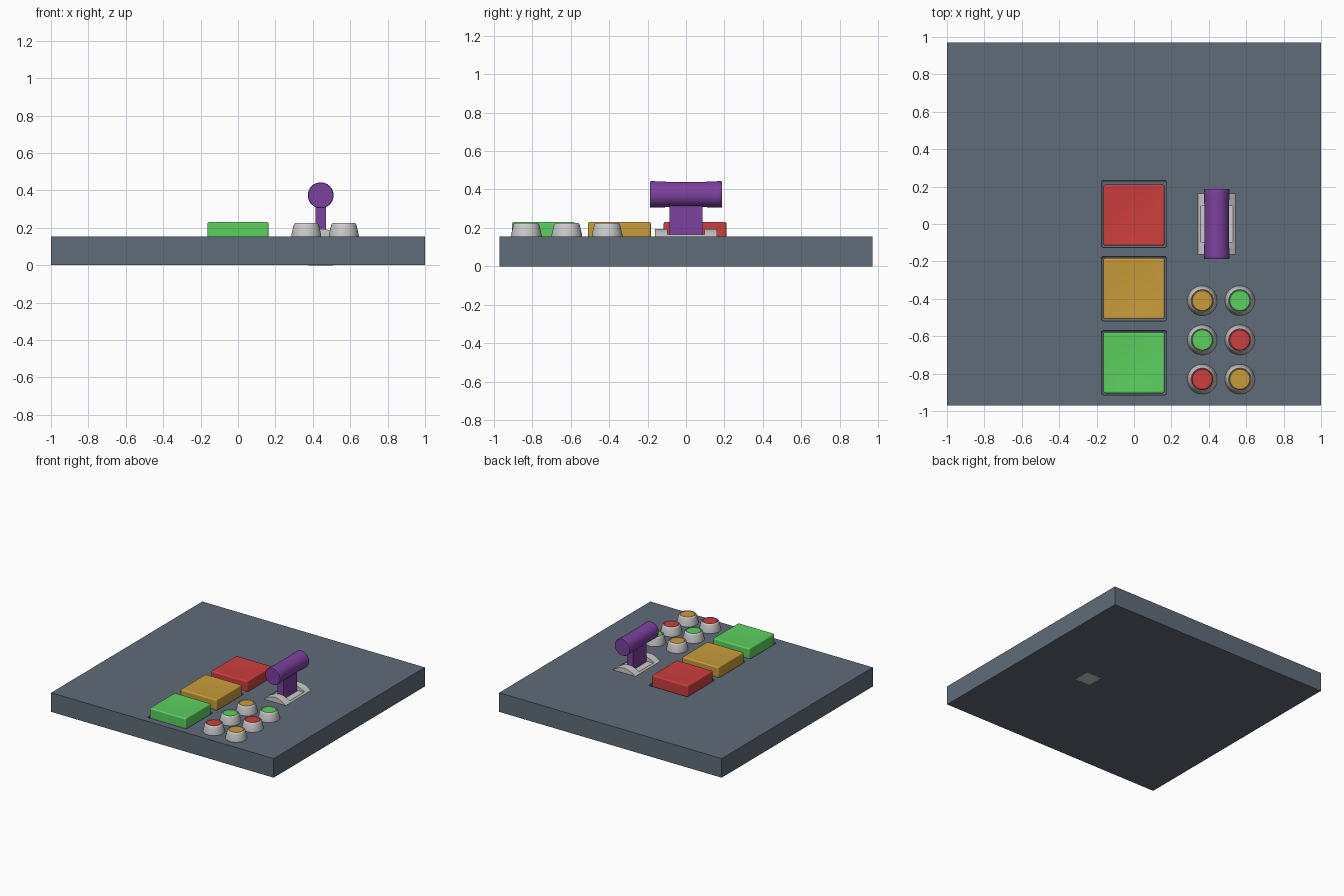
import bpy, bmesh, math
from mathutils import Matrix, Vector

if "Cube" in bpy.data.objects:
    bpy.data.objects.remove(bpy.data.objects["Cube"])


def material(name, rgb):
    m = bpy.data.materials.new(name)
    m.diffuse_color = (*rgb, 1)
    m.use_nodes = True
    m.node_tree.nodes["Principled BSDF"].inputs["Base Color"].default_value = m.diffuse_color
    return m


SLATE = material("slate", (0.117, 0.15, 0.19))
RED = material("red", (0.61, 0.048, 0.048))
AMBER = material("amber", (0.58, 0.33, 0.042))
GREEN = material("green", (0.107, 0.63, 0.114))
PURPLE = material("purple", (0.205, 0.053, 0.35))
TOP = 0.155          # panel top height
LX = 0.443           # lever centre x


def finish(name, bm, mat=None, smooth=False):
    bmesh.ops.recalc_face_normals(bm, faces=bm.faces)
    me = bpy.data.meshes.new(name)
    bm.to_mesh(me)
    bm.free()
    ob = bpy.data.objects.new(name, me)
    bpy.context.collection.objects.link(ob)
    if mat:
        me.materials.append(mat)
    if smooth:
        bpy.ops.object.select_all(action='DESELECT')
        ob.select_set(True)
        bpy.context.view_layer.objects.active = ob
        bpy.ops.object.shade_smooth_by_angle(angle=math.radians(35))
    return ob


def add_box(bm, lo, hi):
    lo, hi = Vector(lo), Vector(hi)
    size = Matrix.Diagonal((*(hi - lo), 1))
    return bmesh.ops.create_cube(bm, size=1, matrix=Matrix.Translation((lo + hi) / 2) @ size)['verts']


def box(name, lo, hi, mat=None):
    bm = bmesh.new()
    add_box(bm, lo, hi)
    return finish(name, bm, mat)


def lathe(name, profile, matrix, mat=None, steps=40):
    bm = bmesh.new()
    verts = [bm.verts.new((r, 0, z)) for r, z in profile]
    edges = [bm.edges.new(p) for p in zip(verts, verts[1:])]
    bmesh.ops.spin(bm, geom=verts + edges, axis=(0, 0, 1), cent=(0, 0, 0),
                   angle=2 * math.pi, steps=steps)
    bmesh.ops.remove_doubles(bm, verts=bm.verts, dist=1e-5)
    bm.transform(matrix)
    return finish(name, bm, mat, True)


def bevel(ob, width):
    mod = ob.modifiers.new("bevel", 'BEVEL')
    mod.width, mod.segments, mod.limit_method = width, 3, 'ANGLE'
    mod.angle_limit = math.radians(40)


def cut(ob, cutter):
    mod = ob.modifiers.new("cut", 'BOOLEAN')
    mod.operation, mod.object = 'DIFFERENCE', cutter
    cutter.hide_render = True
    cutter.hide_set(True)


# panel with a recess around each large key
keys = [("green_key", -0.742, GREEN), ("amber_key", -0.346, AMBER), ("red_key", 0.047, RED)]
panel = box("panel", (-1, -0.97, 0), (1, 0.97, TOP), SLATE)
bm = bmesh.new()
for name, y, _ in keys:
    back = 0.186 if name == "red_key" else 0.172
    add_box(bm, (-0.175, y - 0.172, TOP - 0.04), (0.175, y + back, TOP + 0.1))
cutter = finish("key_recess_cutter", bm)
bevel(cutter, 0.012)
cut(panel, cutter)


# large square keys with a shallow dished top
def key(name, y, mat, half=0.163, top=0.231, dip=0.006):
    bm = bmesh.new()
    bmesh.ops.create_grid(bm, x_segments=12, y_segments=12, size=half)
    for v in bm.verts:
        u, w = v.co.x / half, v.co.y / half
        v.co.z = top - dip * (1 - u * u) * (1 - w * w)
    base = bmesh.ops.extrude_face_region(bm, geom=bm.faces[:], use_keep_orig=True)
    for v in base['geom']:
        if isinstance(v, bmesh.types.BMVert):
            v.co.z = TOP - 0.045
    bm.transform(Matrix.Translation((0, y, 0)))
    bevel(finish(name, bm, mat, True), 0.009)


for args in keys:
    key(*args)

# small round buttons: tapered grey collar with a coloured cap
collar = [(0, 0), (0.08, 0), (0.08, 0.006), (0.068, 0.058), (0.065, 0.066), (0.060, 0.070),
          (0.058, 0.068), (0.058, 0.055), (0, 0.055)]
cap = [(0, 0.05), (0.057, 0.05), (0.057, 0.064), (0.053, 0.068), (0, 0.069)]
rows = [(-0.41, AMBER, GREEN), (-0.62, GREEN, RED), (-0.83, RED, AMBER)]
for i, (y, left, right) in enumerate(rows):
    for side, x, mat in (("left", 0.365, left), ("right", 0.566, right)):
        place = Matrix.Translation((x, y, TOP))
        lathe(f"button_collar_{side}_{i}", collar, place)
        lathe(f"button_cap_{side}_{i}", cap, place, mat)

# lever base: arched grey plate with a slot
bm = bmesh.new()
n = 16
arc = [(LX + 0.1 * t, TOP + 0.04 * (1 - t * t)) for t in (2 * i / n - 1 for i in range(n + 1))]
outline = [(LX - 0.1, TOP - 0.02)] + arc + [(LX + 0.1, TOP - 0.02)]
face = bm.faces.new([bm.verts.new((x, -0.162, z)) for x, z in outline])
side = bmesh.ops.extrude_face_region(bm, geom=[face], use_keep_orig=True)
bmesh.ops.translate(bm, vec=(0, 0.324, 0),
                    verts=[v for v in side['geom'] if isinstance(v, bmesh.types.BMVert)])
plate = finish("lever_plate", bm, None, True)
cut(plate, box("slot_cutter", (LX - 0.087, -0.095, 0), (LX + 0.087, 0.095, 0.4)))

# pivot block that reaches down through the panel
bm = bmesh.new()
for v in add_box(bm, (LX - 0.088, -0.096, -0.001), (LX + 0.088, 0.096, TOP + 0.004)):
    if v.co.z < 0.05:
        v.co.x = LX + (v.co.x - LX) * 0.75
        v.co.y *= 0.68
finish("lever_pivot", bm)

# lever stem and handle
box("lever_stem", (LX - 0.028, -0.087, 0.15), (LX + 0.028, 0.087, 0.34), PURPLE)
half = [(0.066, 0), (0.066, 0.10), (0.069, 0.165), (0.069, 0.182), (0.066, 0.187), (0, 0.187)]
grip = [(r, -z) for r, z in reversed(half)] + half[1:]
lathe("lever_handle", grip,
      Matrix.Translation((LX - 0.001, 0, 0.374)) @ Matrix.Rotation(math.pi / 2, 4, 'X'), PURPLE)
